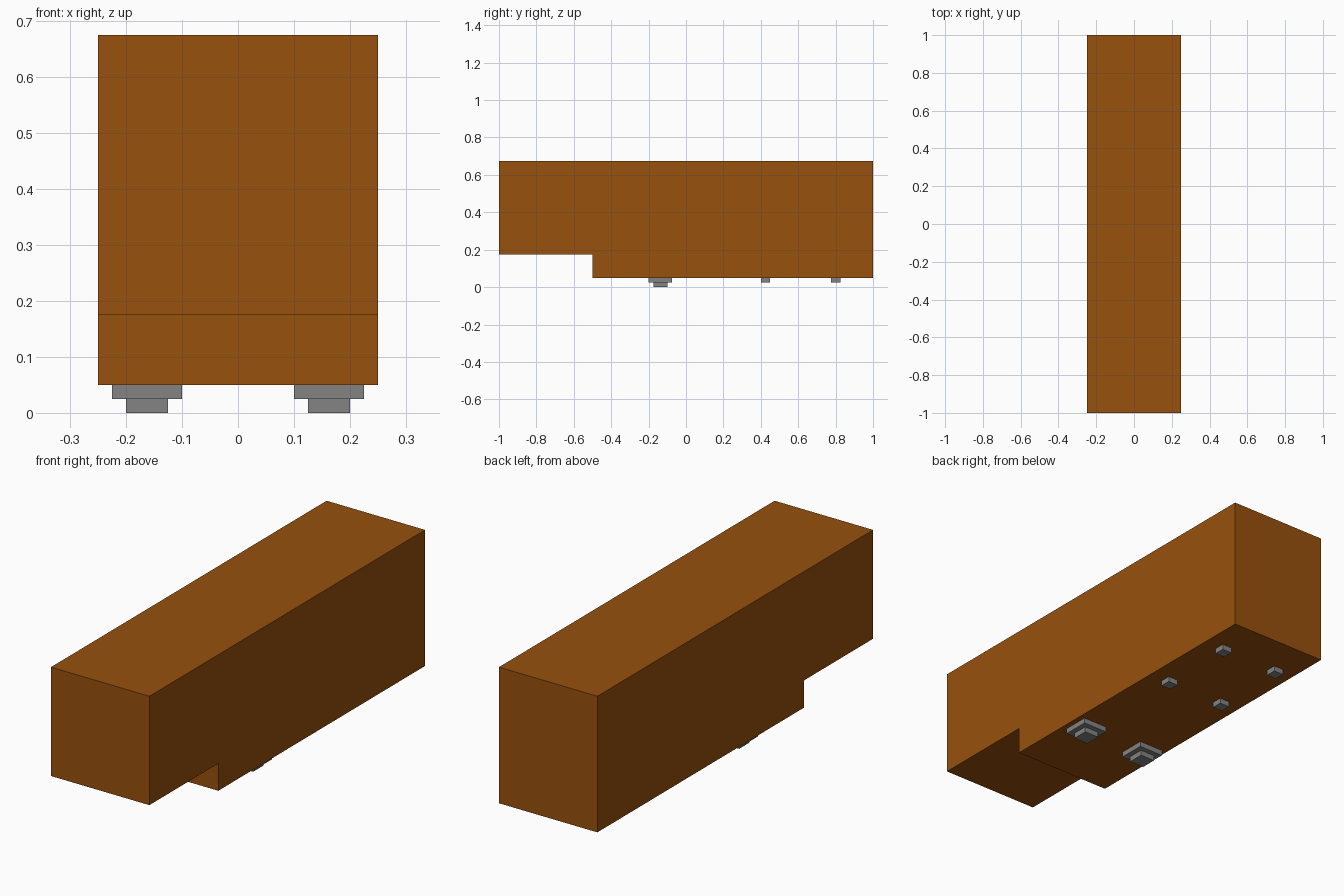
import bpy
import bmesh

if "Cube" in bpy.data.objects:
    bpy.data.objects.remove(bpy.data.objects["Cube"])


def material(name, color):
    m = bpy.data.materials.new(name)
    m.diffuse_color = (*color, 1)
    m.use_nodes = True
    m.node_tree.nodes["Principled BSDF"].inputs["Base Color"].default_value = m.diffuse_color
    return m


brown = material("orange_brown", (0.31, 0.082, 0.004))
grey = material("grey", (0.23, 0.23, 0.23))


def add_object(name, bm, mat):
    bmesh.ops.recalc_face_normals(bm, faces=bm.faces)
    mesh = bpy.data.meshes.new(name)
    bm.to_mesh(mesh)
    bm.free()
    mesh.materials.append(mat)
    obj = bpy.data.objects.new(name, mesh)
    bpy.context.collection.objects.link(obj)
    return obj


def pad(name, x, y, z, size, height=0.025):
    """Square pad centred on x, y with its underside at z."""
    bm = bmesh.new()
    bmesh.ops.create_cube(bm, size=1)
    bmesh.ops.scale(bm, vec=(size, size, height), verts=bm.verts)
    bmesh.ops.translate(bm, vec=(x, y, z + height / 2), verts=bm.verts)
    return add_object(name, bm, grey)


# Body: stepped side profile extruded across the width
profile = [(-1, 0.175), (-0.5, 0.175), (-0.5, 0.05), (1, 0.05), (1, 0.675), (-1, 0.675)]
bm = bmesh.new()
side = bm.faces.new([bm.verts.new((-0.25, y, z)) for y, z in profile])
ext = bmesh.ops.extrude_face_region(bm, geom=[side], use_keep_orig=True)
bmesh.ops.translate(bm, vec=(0.5, 0, 0),
                    verts=[v for v in ext["geom"] if isinstance(v, bmesh.types.BMVert)])
add_object("body", bm, brown)

# Underside pads, mirrored left and right
for label, s in (("left", -1), ("right", 1)):
    pad(f"front_foot_plate_{label}", s * 0.1625, -0.1375, 0.025, 0.125)
    pad(f"front_foot_tip_{label}", s * 0.1625, -0.1375, 0.0, 0.075)
    pad(f"middle_stud_{label}", s * 0.15, 0.425, 0.025, 0.05)
    pad(f"rear_stud_{label}", s * 0.15, 0.8, 0.025, 0.05)
